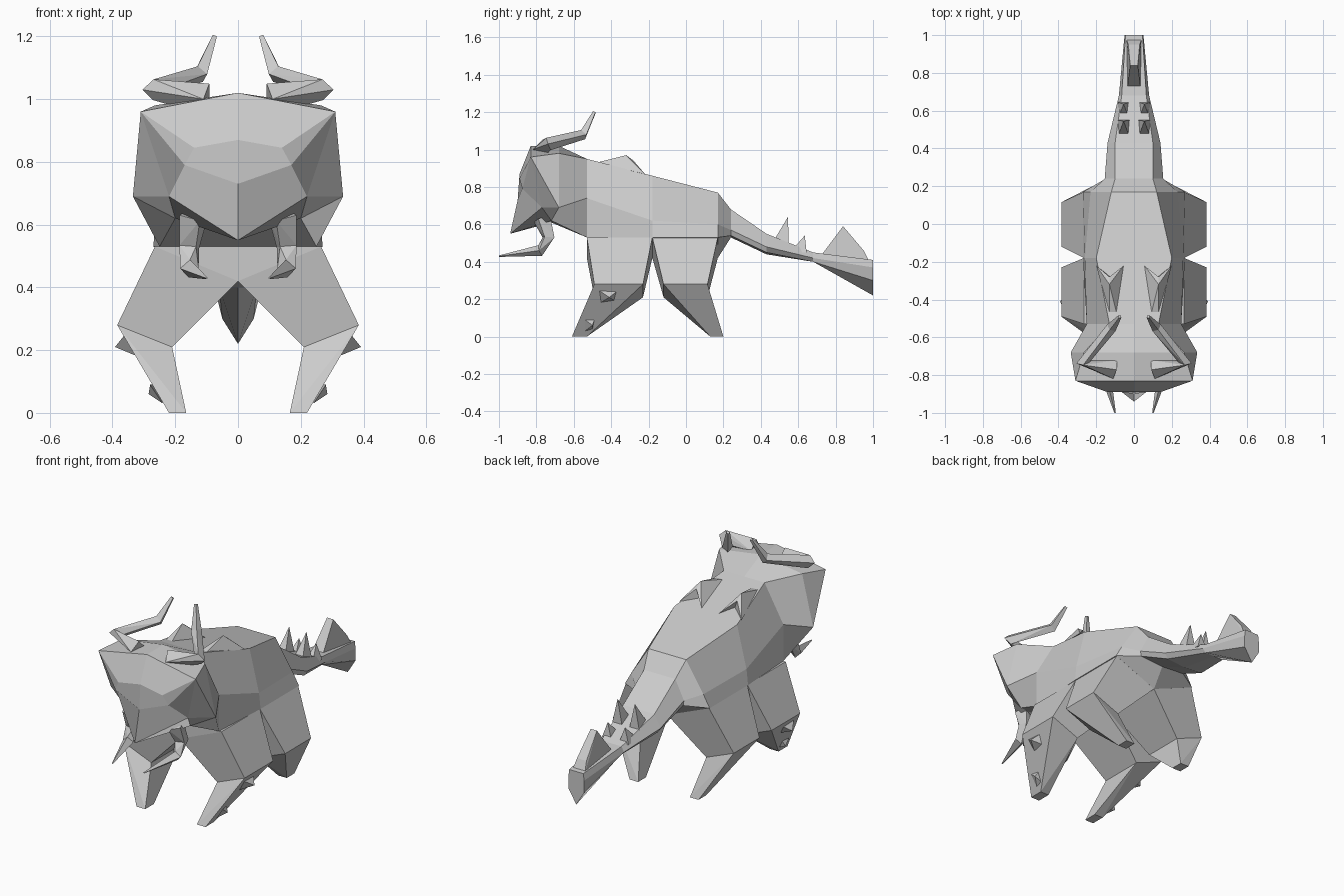
import bpy, bmesh
from mathutils import Vector

cube = bpy.data.objects.get("Cube")
if cube:
    bpy.data.objects.remove(cube, do_unlink=True)

GREY = (0.6, 0.6, 0.6, 1)
hide = bpy.data.materials.new("stone_grey")
hide.use_nodes = True
hide.diffuse_color = GREY
hide.node_tree.nodes["Principled BSDF"].inputs["Base Color"].default_value = GREY


def finish(name, bm, mirror=True):
    """Mirror across x, weld the seam and create the object."""
    if mirror:
        copy = bmesh.ops.duplicate(bm, geom=bm.verts[:] + bm.edges[:] + bm.faces[:])["geom"]
        for v in copy:
            if isinstance(v, bmesh.types.BMVert):
                v.co.x = -v.co.x
    bmesh.ops.remove_doubles(bm, verts=bm.verts[:], dist=0.0005)
    bmesh.ops.recalc_face_normals(bm, faces=bm.faces[:])
    mesh = bpy.data.meshes.new(name)
    bm.to_mesh(mesh)
    bm.free()
    mesh.materials.append(hide)
    obj = bpy.data.objects.new(name, mesh)
    bpy.context.collection.objects.link(obj)
    return obj


def hull(bm, points):
    """Add the convex solid around some points."""
    verts = [bm.verts.new(p) for p in points]
    result = bmesh.ops.convex_hull(bm, input=verts)
    loose = [v for v in result["geom_interior"] if isinstance(v, bmesh.types.BMVert)]
    bmesh.ops.delete(bm, geom=loose, context="VERTS")


def hulls(name, groups, mirror=True):
    bm = bmesh.new()
    for points in groups:
        hull(bm, points)
    return finish(name, bm, mirror)


def tapered(name, path):
    """Four-sided limb through (x, y, z, radius) stations."""
    spots = [Vector(p[:3]) for p in path]
    rings = []
    for i, p in enumerate(path):
        along = spots[min(i + 1, len(path) - 1)] - spots[max(i - 1, 0)]
        side = along.cross(Vector((0, 0, 1))).normalized()
        up = side.cross(along).normalized()
        rings.append([spots[i] + d * p[3] for d in (side, up, -side, -up)])
    return hulls(name, [a + b for a, b in zip(rings, rings[1:])])


# Trunk and tail: half sections (y, top z, top width, shoulder, flank, belly z)
sections = [
    (-.53, .95, .13, (.25, .74), (.25, .53), .42),
    (-.18, .86, .2, (.26, .62), (.27, .53), .45),
    (.17, .77, .12, (.23, .6), (.27, .53), .42),
    (.24, .68, .1, (.155, .57), (.15, .54), .53),
    (.43, .55, .1, (.14, .48), (.12, .45), .44),
    (.68, .45, .065, (.08, .42), (.06, .4), .4),
    (1, .41, .045, (.05, .37), (.05, .3), .22),
]
bm = bmesh.new()
rings = []
for y, top, w, shoulder, flank, belly in sections:
    outline = [(0, top), (w, top), shoulder, flank, (0, belly)]
    rings.append([bm.verts.new((x, y, z)) for x, z in outline])
for a, b in zip(rings, rings[1:]):
    for i in range(4):
        bm.faces.new((a[i], a[i + 1], b[i + 1], b[i]))
bm.faces.new(rings[0])
bm.faces.new(rings[-1])
finish("body_and_tail", bm)

# Head and neck: lettered corners of the left half
corners = dict(
    t=(0, -.83, 1.02), T=(0, -.68, 1.02), c=(.31, -.83, .96), d=(.265, -.68, .98),
    e=(.335, -.68, .69), f=(.22, -.77, .69), b=(0, -.89, .87), g=(.14, -.89, .845),
    h=(.17, -.875, .79), m=(0, -.9, .73), n=(0, -.94, .55), k=(.2, -.72, .62),
    K=(0, -.72, .61), p=(0, -.53, .95), q=(.13, -.53, .95), r=(.25, -.53, .74),
    s=(.25, -.53, .53), u=(0, -.53, .53))
bm = bmesh.new()
vert = {key: bm.verts.new(co) for key, co in corners.items()}
for face in ("tcdT tbgc cgh chf cfe ced bmhg mnfh nKkf fke "
             "Tdqp derq eksr kKus").split():
    bm.faces.new([vert[key] for key in face])
finish("head", bm)


# Legs: thigh flares out to the knee, shin tapers in to the foot
def legs(name, hip, knee, foot):
    def ring(span, outer, inner):
        return [(x, y, z) for y in span for x, z in (outer, inner)]
    top = ring(hip, (.265, .53), (0, .42))
    roof = [(0, y, .53) for y in hip]
    middle = ring(knee, (.385, .28), (.21, .21))
    sole = ring(foot, (.22, 0), (.165, 0))
    hulls(name, [top + roof + middle, middle + sole])


legs("front_legs", (-.53, -.18), (-.49, -.23), (-.61, -.53))
legs("hind_legs", (-.18, .17), (-.12, .115), (.13, .2))

# Horns and tusks
tapered("horns", [(.1, -.77, 1, .05), (.27, -.735, 1.03, .035),
                  (.12, -.55, 1.08, .028), (.075, -.49, 1.2, .01)])
tapered("tusks", [(.14, -.77, .63, .05), (.155, -.735, .53, .038),
                  (.155, -.78, .46, .03), (.1, -1, .43, .004)])


# Spikes: each is a small pyramid
def spike(x, y, z, rx, ry, tip):
    return [(x - rx, y - ry, z), (x + rx, y - ry, z),
            (x + rx, y + ry, z), (x - rx, y + ry, z), tip]


hulls("tail_spikes", [spike(.055, .5, .48, .035, .05, (.055, .545, .64)),
                      spike(.055, .6, .45, .03, .045, (.055, .635, .54))])
hulls("tail_fin", [[(s * .035, .72, .43) for s in (-1, 1)]
                   + [(s * .04, .98, .4) for s in (-1, 1)]
                   + [(s * .02, .84, .59) for s in (-1, 1)]
                   + [(s * .03, .95, .46) for s in (-1, 1)]], False)

# Low forked plates on the shoulders
hulls("back_plates", [[(.09, -.48, .93), (.13, -.48, .93), (.13, -.32, .97),
                       (.1, -.3, .88), (end, -.22, .87), (.13, -.28, .94)]
                      for end in (.055, .2)])

# Thorns on the outside of the front shins
hulls("shin_thorns", [
    [(.36, -.47, .25), (.35, -.36, .25), (.32, -.46, .18), (.32, -.38, .19),
     (.392, -.41, .21)],
    [(.28, -.54, .09), (.27, -.49, .09), (.24, -.54, .03), (.24, -.5, .04),
     (.285, -.5, .06)]])
